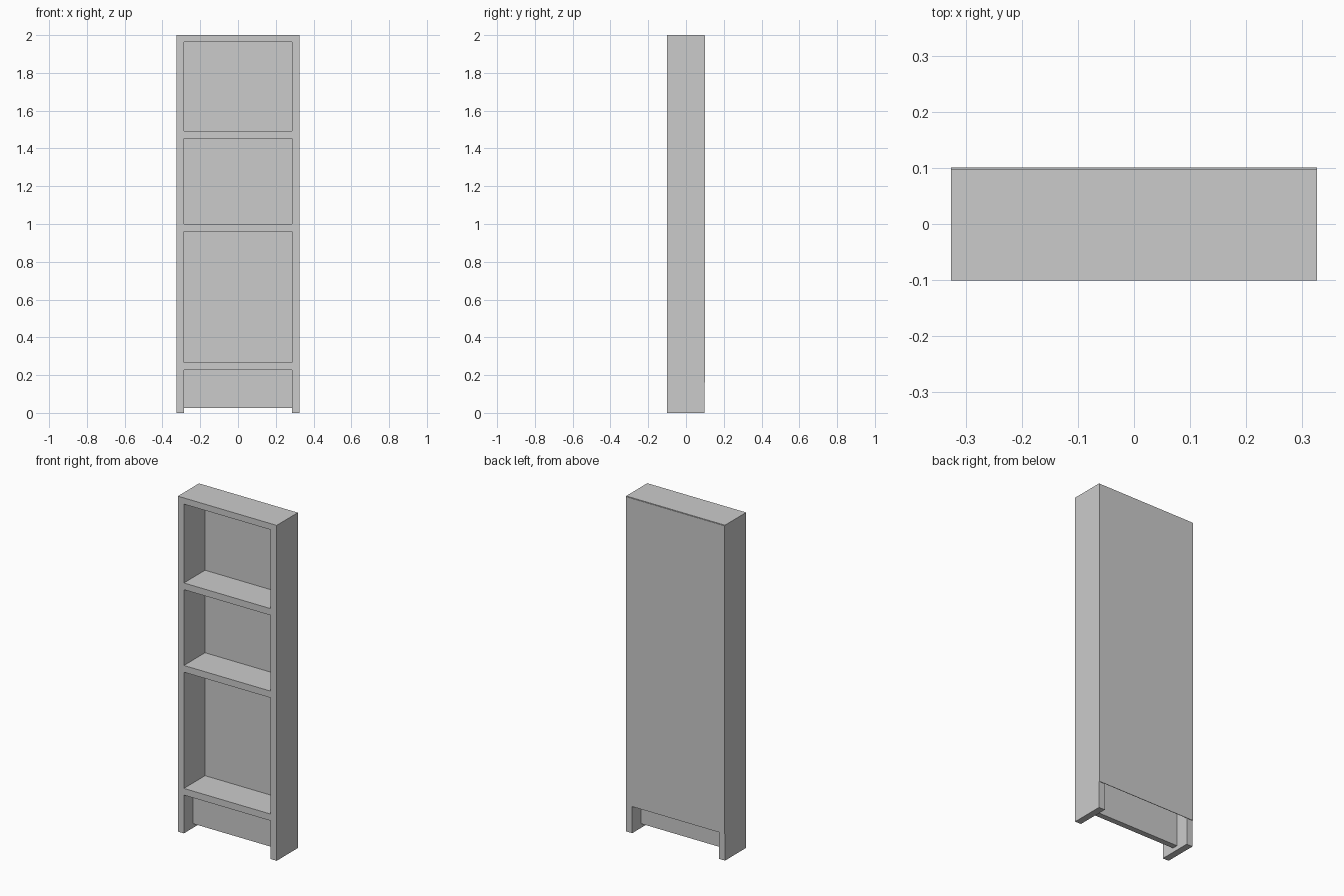
import bpy

if "Cube" in bpy.data.objects:
    bpy.data.objects.remove(bpy.data.objects["Cube"])

W, D, H = 0.326, 0.101, 2.0   # half width, half depth, height
T = 0.04                      # board thickness
BACK = 0.003                  # back sheet thickness
YB = D - BACK                 # rear of the frame boards
XI = W - T                    # inner face of the sides


def board(name, x, y, z):
    """Box from (min, max) ranges on each axis."""
    bpy.ops.mesh.primitive_cube_add(size=1)
    ob = bpy.context.object
    ob.name = name
    ob.location = [(a + b) / 2 for a, b in (x, y, z)]
    ob.scale = [b - a for a, b in (x, y, z)]
    bpy.ops.object.transform_apply(location=True, rotation=False, scale=True)
    return ob


# Upright sides, running down to the floor
board("left_side", (-W, -XI), (-D, YB), (0, H))
board("right_side", (XI, W), (-D, YB), (0, H))

# Top board and shelves between the sides, named with their upper heights
for name, top in (("top_board", H), ("upper_shelf", 1.493),
                  ("middle_shelf", 1.001), ("bottom_shelf", 0.268)):
    thickness = 0.037 if name == "top_board" else T
    board(name, (-XI, XI), (-D, YB), (top - thickness, top))

# Kick board set midway under the bottom shelf, clear of the floor
board("kick_board", (-XI, XI), (-0.017, 0.017), (0.026, 0.228))

# Thin sheet covering the back, stopping above the floor
board("back_sheet", (-W, W), (YB, D), (0.16, 1.997))
